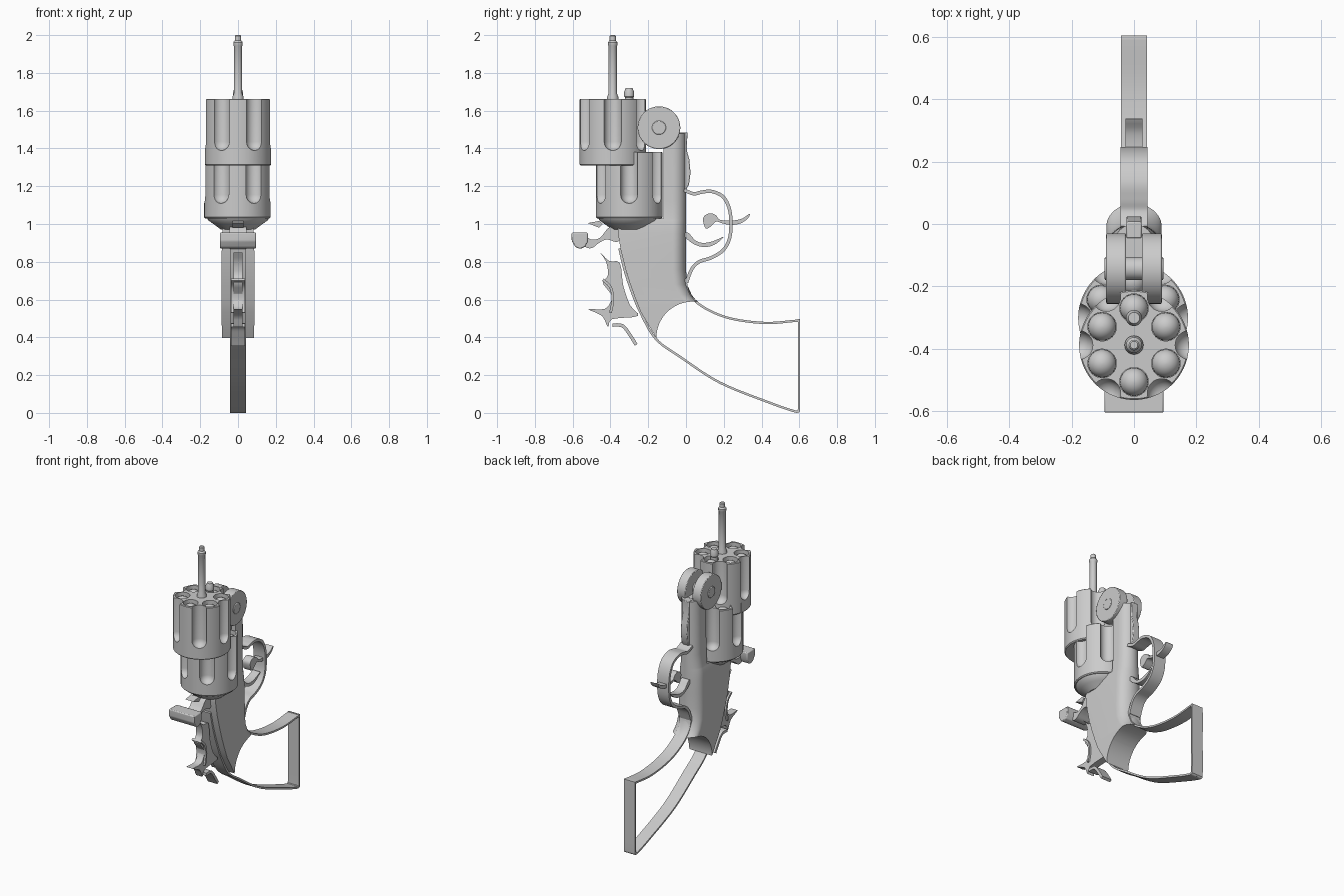
import bpy, bmesh, math
from mathutils import Vector

if "Cube" in bpy.data.objects:
    bpy.data.objects.remove(bpy.data.objects["Cube"])

def finish(name, bm, angle=35):
    bmesh.ops.recalc_face_normals(bm, faces=bm.faces)
    me = bpy.data.meshes.new(name)
    bm.to_mesh(me)
    bm.free()
    ob = bpy.data.objects.new(name, me)
    bpy.context.collection.objects.link(ob)
    smooth(ob, angle)
    return ob

def smooth(ob, angle=35):
    bpy.ops.object.select_all(action='DESELECT')
    ob.select_set(True)
    bpy.context.view_layer.objects.active = ob
    bpy.ops.object.shade_smooth_by_angle(angle=math.radians(angle))

def skin(bm, rings, loop=False):
    """Bridge closed vertex rings; cap the ends unless they loop."""
    vs = [[bm.verts.new(p) for p in r] for r in rings]
    n = len(vs[0])
    for i in range(len(vs) - (0 if loop else 1)):
        a, b = vs[i], vs[(i + 1) % len(vs)]
        for j in range(n):
            bm.faces.new((a[j], a[(j + 1) % n], b[(j + 1) % n], b[j]))
    if not loop:
        bm.faces.new(vs[0])
        bm.faces.new(vs[-1])

def add_lathe(bm, prof, c, seg=48):
    """Revolve (radius, z) points about a vertical axis."""
    skin(bm, [[(c[0] + r * math.cos(2 * math.pi * k / seg),
                c[1] + r * math.sin(2 * math.pi * k / seg), c[2] + z)
               for k in range(seg)] for r, z in prof])

def lathe(name, prof, c, seg=48):
    bm = bmesh.new()
    add_lathe(bm, prof, c, seg)
    return finish(name, bm)

def curve(pts, sub=6, closed=False):
    """Catmull-Rom through 2D points."""
    P = [Vector(p) for p in pts]
    n, out = len(P), []
    get = (lambda i: P[i % n]) if closed else (lambda i: P[max(0, min(n - 1, i))])
    for i in range(n if closed else n - 1):
        a, b, c, d = (get(i + k) for k in (-1, 0, 1, 2))
        for s in range(sub):
            t = s / sub
            out.append(0.5 * (2 * b + (c - a) * t + (2 * a - 5 * b + 4 * c - d) * t * t
                              + (3 * b - a - 3 * c + d) * t ** 3))
    return out if closed else out + [P[-1]]

def plate(name, pts, w, sub=4, x=0, bevel=0):
    """Extrude a side (y, z) profile across x."""
    c = curve(pts, sub, True) if sub > 1 else pts
    bm = bmesh.new()
    skin(bm, [[(x + s * w, p[0], p[1]) for p in c] for s in (-1, 1)])
    ob = finish(name, bm)
    if bevel:
        m = ob.modifiers.new("bevel", 'BEVEL')
        m.width, m.segments, m.limit_method = bevel, 2, 'ANGLE'
    return ob

def ribbon(name, pts, t, w, sub=6):
    """Flat band following a side (y, z) path."""
    c = curve(pts, sub)
    rings = []
    for i, p in enumerate(c):
        d = (c[min(i + 1, len(c) - 1)] - c[max(i - 1, 0)]).normalized()
        n = Vector((-d.y, d.x)) * t / 2
        a, b = p + n, p - n
        rings.append([(-w, *a), (w, *a), (w, *b), (-w, *b)])
    bm = bmesh.new()
    skin(bm, rings)
    return finish(name, bm)

def disc(name, y, z, r, x0, x1, seg=48):
    c = [(y + r * math.cos(2 * math.pi * k / seg), z + r * math.sin(2 * math.pi * k / seg))
         for k in range(seg)]
    return plate(name, c, (x1 - x0) / 2, 1, (x0 + x1) / 2, 0.004)

def cut(ob, cutter):
    m = ob.modifiers.new("cut", 'BOOLEAN')
    m.operation, m.solver, m.object = 'DIFFERENCE', 'EXACT', cutter
    bpy.ops.object.select_all(action='DESELECT')
    bpy.context.view_layer.objects.active = ob
    ob.select_set(True)
    bpy.ops.object.modifier_apply(modifier="cut")
    bpy.data.objects.remove(cutter)
    smooth(ob)

# Fluted six-chamber cylinders
def drum(name, c):
    R, H = 0.176, 0.352
    ob = lathe(name, [(R - .006, 0), (R, .006), (R, H - .004), (R - .004, H)], c, 72)
    bm, tips = bmesh.new(), bmesh.new()
    for k in range(6):
        a = math.radians(60 * k)
        flute = [(.046 * math.cos(t), .125 + .046 * math.sin(t))
                 for t in [math.radians(-85 + 17 * i) for i in range(6)]] + [(.046, H + .05)]
        add_lathe(bm, flute, (c[0] + .178 * math.cos(a), c[1] + .178 * math.sin(a), c[2]), 32)
        b = a + math.radians(30)
        h = (c[0] + .118 * math.cos(b), c[1] + .118 * math.sin(b), c[2])
        add_lathe(bm, [(.046, H - .07), (.046, H + .05)], h, 32)
        dome = [(.045, H - .075)] + [(.045 * math.cos(t), H - .052 + .045 * math.sin(t))
                                     for t in [math.radians(12.3 * i) for i in range(8)]]
        add_lathe(tips, dome, h, 32)
    cut(ob, finish("cutter", bm))
    finish(name + "_round_tips", tips)

drum("upper_cylinder", (0, -.388, 1.31))
drum("lower_cylinder", (-.003, -.301, 1.03))

# Centre rod and pin
lathe("ejector_rod", [(.02, 0), (.02, .34), (.03, .35), (.03, .37), (.022, .39), (.022, .64),
                      (.025, .645), (.025, .66), (.017, .67), (.017, .693), (.012, .698)],
      (0, -.388, 1.302), 32)
lathe("centre_pin", [(.022, 0), (.022, .65), (.026, .655), (.026, .68), (.018, .70)],
      (0, -.301, 1.02), 32)
lathe("recoil_shield", [(.09, -.06), (.13, -.03), (.158, -.01), (.165, .006)], (0, -.301, 1.03), 64)

# Frame: sections (z, front y, back y, half width), rounded toward the back
sections = [(.385, -.15, .07, .085), (.535, -.24, .075, .087), (.58, -.258, .075, .088),
            (.60, -.266, .05, .088), (.625, -.275, .03, .088), (.68, -.295, .006, .088),
            (.76, -.32, 0, .088), (.86, -.345, 0, .086), (.95, -.36, 0, .084),
            (1.0, -.362, 0, .08), (1.02, -.35, 0, .076), (1.03, -.12, 0, .074),
            (1.12, -.12, 0, .068), (1.48, -.12, 0, .066)]
rings = []
for z, yf, yb, w in sections:
    arc = [math.radians(-90 + 9 * i) for i in range(21)]
    rings.append([(-w, yf, z)] + [(w * math.sin(t), yb - .07 * (1 - math.cos(t)), z)
                                  for t in arc] + [(w, yf, z)])
bm = bmesh.new()
skin(bm, rings)
frame = finish("frame", bm)
cutter = disc("cutter", .035, .397, .192, -.3, .3, 64)
cutter.modifiers.clear()
cut(frame, cutter)

# Hinge cheeks, pin and rear latch strip
for s, side in ((-1, "left"), (1, "right")):
    a, b = sorted((s * .026, s * .089))
    disc("hinge_cheek_" + side, -.143, 1.51, .113, a, b)
disc("hinge_pin", -.143, 1.51, .037, -.094, .094, 32)
plate("latch_strip", [(-.045, 1.485), (.008, 1.485), (.004, 1.39), (.018, 1.34), (.024, 1.27),
                      (.016, 1.21), (0, 1.18), (-.045, 1.18)], .024, 1, 0, .004)

# Grip strap and trigger guard
ribbon("grip_strap", [(-.352, .87), (-.326, .76), (-.29, .65), (-.243, .535), (-.16, .392),
                      (-.03, .296), (.18, .16), (.445, .053), (.57, .010), (.592, .010),
                      (.598, .03), (.598, .25), (.598, .475), (.594, .487), (.575, .487),
                      (.42, .476), (.235, .50), (.10, .555), (.02, .625), (-.004, .71)], .012, .042)
ribbon("trigger_guard", [(-.01, 1.18), (.04, 1.16), (.08, 1.168), (.137, 1.172), (.2, 1.14),
                         (.234, 1.06), (.234, .94), (.2, .865), (.135, .822), (.07, .80),
                         (.03, .76), (.003, .69)], .018, .043)

# Triggers
plate("inner_trigger", [(-.01, .94), (.03, .9), (.09, .878), (.15, .89), (.2, .932),
                        (.14, .908), (.09, .9), (.05, .913), (.01, .955)], .028)
plate("loose_trigger", [(.09, 1.02), (.1, 1.045), (.13, 1.057), (.16, 1.045), (.175, 1.025),
                        (.21, 1.018), (.26, 1.02), (.3, 1.03), (.337, 1.055), (.328, 1.03),
                        (.29, 1.004), (.24, .995), (.19, 1.004), (.16, 1.013), (.132, .988),
                        (.105, .976)], .028)

# Hammer with wide spur
plate("hammer", [(-.54, .94), (-.5, .917), (-.455, .928), (-.42, .97), (-.395, .985),
                 (-.355, .975), (-.338, .95), (-.345, .92), (-.37, .905), (-.42, .918),
                 (-.46, .9), (-.5, .872), (-.54, .885)], .045)
plate("hammer_spur", [(-.605, .955), (-.52, .955), (-.52, .905), (-.535, .878), (-.56, .868),
                      (-.585, .877), (-.605, .91)], .095, 1, 0, .006)
plate("firing_pin", [(-.52, 1.005), (-.46, 1.016), (-.44, 1.0), (-.46, .98)], .03, 1)

# Loose lock parts below the hammer
plate("lock_lever", [(-.455, .85), (-.407, .804), (-.35, .794), (-.333, .677), (-.296, .57),
                     (-.254, .513), (-.39, .497), (-.413, .455), (-.444, .513), (-.518, .55),
                     (-.43, .55), (-.39, .61), (-.413, .65), (-.44, .69), (-.413, .73),
                     (-.423, .8)], .024, 3)
ribbon("lock_spring", [(-.44, .705), (-.40, .665), (-.387, .6), (-.40, .53)], .014, .036)
ribbon("lower_spring", [(-.39, .465), (-.335, .46), (-.295, .41), (-.264, .36)], .018, .036)
